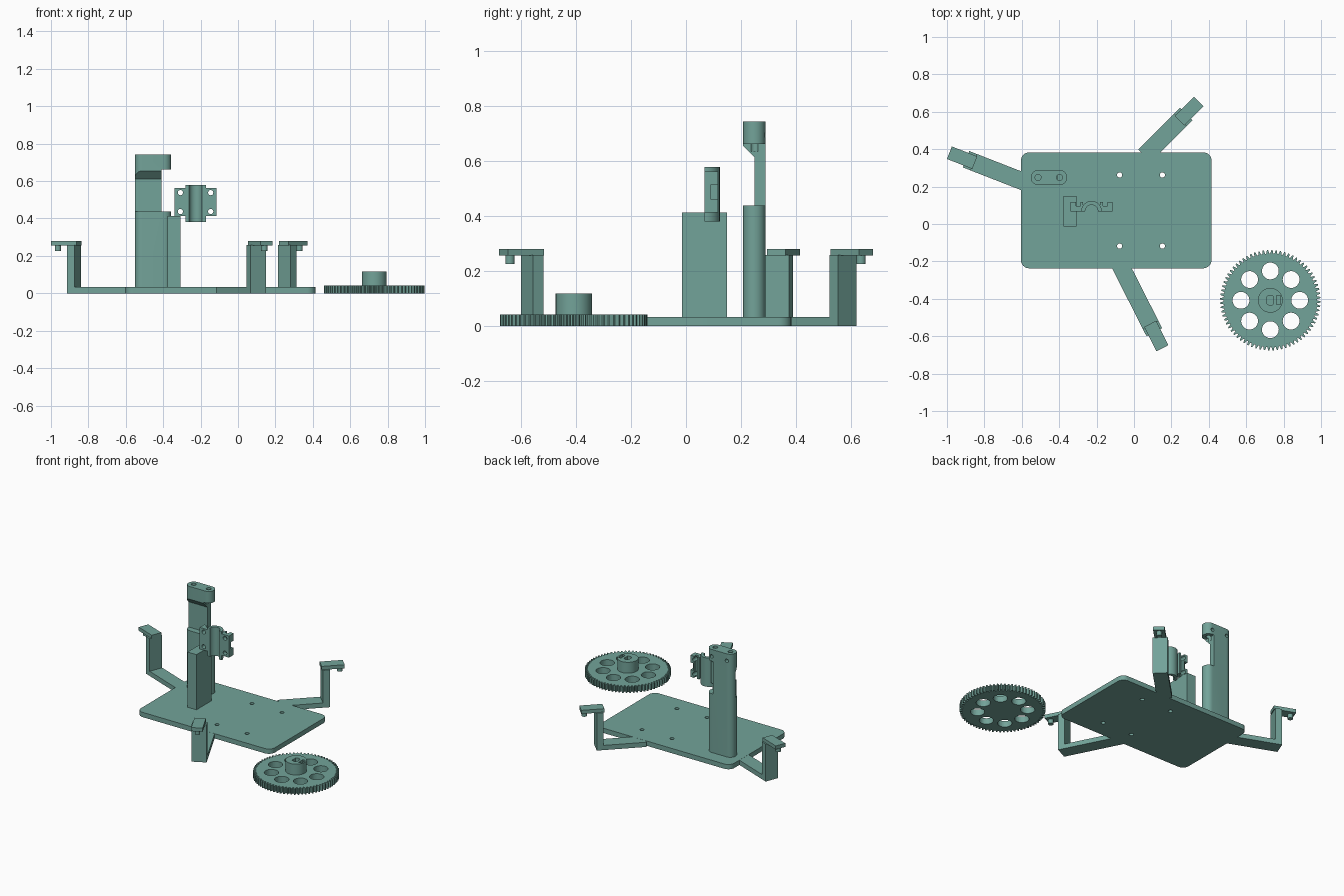
import bpy, bmesh, math
from mathutils import Matrix, Vector

if "Cube" in bpy.data.objects:
    bpy.data.objects.remove(bpy.data.objects["Cube"])

mat = bpy.data.materials.new("sage_teal")
mat.diffuse_color = (0.171, 0.366, 0.319, 1)
mat.use_nodes = True
mat.node_tree.nodes["Principled BSDF"].inputs["Base Color"].default_value = mat.diffuse_color


def prism(name, pts, z0, z1, matrix=Matrix()):
    """Extrude a closed outline from z0 to z1, then place it with a matrix."""
    bm = bmesh.new()
    low = bm.faces.new([bm.verts.new((x, y, z0)) for x, y in pts])
    ext = bmesh.ops.extrude_face_region(bm, geom=[low])
    bmesh.ops.translate(bm, vec=(0, 0, z1 - z0),
                        verts=[v for v in ext["geom"] if isinstance(v, bmesh.types.BMVert)])
    bm.transform(matrix)
    bmesh.ops.recalc_face_normals(bm, faces=bm.faces)
    me = bpy.data.meshes.new(name)
    bm.to_mesh(me)
    bm.free()
    me.materials.append(mat)
    ob = bpy.data.objects.new(name, me)
    bpy.context.collection.objects.link(ob)
    return ob


def rect(x0, x1, y0, y1):
    return [(x0, y0), (x1, y0), (x1, y1), (x0, y1)]


def box(name, x0, x1, y0, y1, z0, z1):
    return prism(name, rect(x0, x1, y0, y1), z0, z1)


def arc(cx, cy, r, a0, a1, n):
    return [(cx + r * math.cos(math.radians(a0 + (a1 - a0) * i / n)),
             cy + r * math.sin(math.radians(a0 + (a1 - a0) * i / n))) for i in range(n + 1)]


def circle(cx, cy, r, n=32):
    return arc(cx, cy, r, 0, 360, n)[:-1]


def rounded(x0, x1, y0, y1, r, n=8):
    return (arc(x1 - r, y1 - r, r, 0, 90, n) + arc(x0 + r, y1 - r, r, 90, 180, n)
            + arc(x0 + r, y0 + r, r, 180, 270, n) + arc(x1 - r, y0 + r, r, 270, 360, n))


def boolean(ob, others, op="DIFFERENCE"):
    """Apply a boolean with each helper object, then remove the helper."""
    bpy.context.view_layer.objects.active = ob
    for c in others:
        m = ob.modifiers.new("bool", "BOOLEAN")
        m.operation, m.object, m.solver = op, c, "EXACT"
        bpy.ops.object.modifier_apply(modifier=m.name)
        bpy.data.objects.remove(c)


def smooth(ob):
    bpy.ops.object.select_all(action="DESELECT")
    ob.select_set(True)
    bpy.context.view_layer.objects.active = ob
    bpy.ops.object.shade_smooth_by_angle(angle=math.radians(28))


ALONG_Y = Matrix.Rotation(math.radians(90), 4, "X")   # local z -> -y, local y -> z
ALONG_X = Matrix(((0, 0, 1, 0), (1, 0, 0, 0), (0, 1, 0, 0), (0, 0, 0, 1)))  # (a,b,h)->(h,a,b)

# Base plate with four screw holes
T = 0.033
plate = prism("base_plate", rounded(-0.605, 0.415, -0.237, 0.383, 0.045), 0, T)
boolean(plate, [prism("cut", circle(x, y, 0.014, 20), -0.1, 0.1)
                for x in (-0.077, 0.152) for y in (-0.118, 0.262)])
smooth(plate)

# Three arms: spoke, upright post, clip pad and peg (local x points outward, 0 = pad tip)
for i, (x, y, deg, length) in enumerate(((-0.987, 0.381, 158.7, 0.43),
                                         (0.347, 0.655, 45, 0.41),
                                         (0.152, -0.664, -63.1, 0.50))):
    M = Matrix.Translation((x, y, 0)) @ Matrix.Rotation(math.radians(deg), 4, "Z")
    prism(f"arm_spoke_{i}", rect(-length, -0.096, -0.047, 0.047), 0, T - 0.0005, M)
    prism(f"arm_post_{i}", rect(-0.140, -0.096, -0.047, 0.047), 0.001, 0.257, M)
    prism(f"clip_pad_{i}", rect(-0.146, 0, -0.036, 0.036), 0.255, 0.28, M)
    smooth(prism(f"clip_peg_{i}", circle(-0.026, 0, 0.017, 20), 0.225, 0.26, M))

# Tall tower: capsule column with a cut-away neck and an overhanging head
X0, X1, Y0, Y1 = -0.552, -0.357, 0.208, 0.289
tower = prism("tower", rounded(X0, X1, Y0, Y1, 0.04), 0.001, 0.743)
neck = [(0.1, 0.438), (0.25, 0.438), (0.25, 0.612), (0.208, 0.655), (0.1, 0.655)]
cuts = [prism("cut", neck, -0.7, -0.2, ALONG_X),
        box("cut", -0.408, -0.2, 0.1, 0.4, 0.438, 0.662)]
for x in (-0.513, -0.398):
    cuts.append(prism("cut", circle(x, 0.249, 0.016, 20), 0.635, 0.8))
    cuts.append(prism("cut", circle(x, 0.695, 0.012, 16), -0.35, -0.25, ALONG_Y))
boolean(tower, cuts)
smooth(tower)

# Support block in front of the tower
box("support_block", -0.376, -0.307, -0.014, 0.15, 0.001, 0.413)

# Bearing holder: arched shell with two drilled and notched wings
CX, CY = -0.227, 0.068
shell = (arc(CX, CY, 0.055, 0, 180, 24) + arc(CX, CY, 0.034, 180, 0, 20))
smooth(prism("holder_shell", shell, 0.38, 0.578))
for side, label in ((-1, "left"), (1, "right")):
    a, b = sorted((CX + side * 0.045, CX + side * 0.112))
    wing = box(f"holder_wing_{label}", a, b, 0.067, 0.117, 0.413, 0.562)
    ox = CX + side * 0.112
    sx = CX + side * 0.072
    cuts = [prism("cut", circle(CX + side * 0.081, z, 0.014, 20), -0.3, 0.1, ALONG_Y)
            for z in (0.437, 0.538)]
    cuts += [box("cut", ox - 0.025, ox + 0.025, 0.09, 0.13, 0.462, 0.512),
             box("cut", sx - 0.012, sx + 0.012, 0.095, 0.13, 0.3, 0.7)]
    boolean(wing, cuts)
    smooth(wing)

# Gear wheel with trapezoid teeth and eight lightening holes
GX, GY, N = 0.729, -0.408, 72
teeth = []
for k in range(N):
    for f, r in ((0.0, 0.250), (0.28, 0.250), (0.5, 0.2685), (0.78, 0.2685)):
        t = 2 * math.pi * (k + f) / N
        teeth.append((GX + r * math.cos(t), GY + r * math.sin(t)))
gear = prism("gear_wheel", teeth, 0, 0.042)
boolean(gear, [prism("cut", circle(GX + 0.157 * math.cos(k * math.pi / 4),
                                   GY + 0.157 * math.sin(k * math.pi / 4), 0.045), -0.1, 0.1)
               for k in range(8)])

# Gear hub with flatted bore, nut pocket and set-screw hole
hub = prism("gear_hub", circle(GX, GY, 0.066, 40), 0.041, 0.117)
bore = arc(GX, GY, 0.026, 48, 132, 8) + arc(GX, GY, 0.026, 228, 312, 8)
boolean(hub, [prism("cut", bore, 0.045, 0.2),
              box("cut", GX + 0.034, GX + 0.055, GY - 0.022, GY + 0.026, 0.06, 0.2),
              prism("cut", circle(GY, 0.08, 0.014, 20), GX + 0.01, GX + 0.2, ALONG_X)])
smooth(hub)
